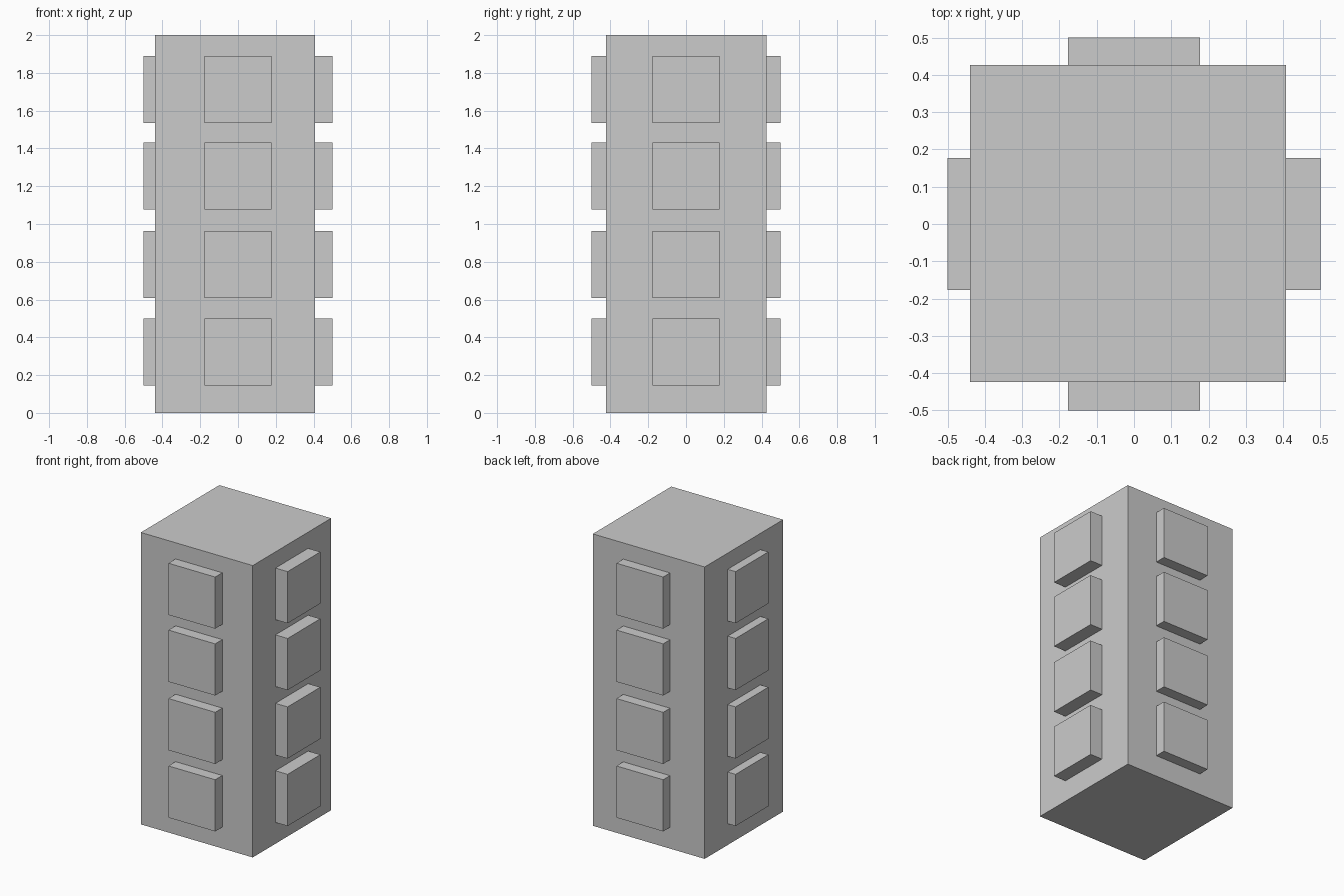
import bpy
from mathutils import Vector

if "Cube" in bpy.data.objects:
    bpy.data.objects.remove(bpy.data.objects["Cube"])


def box(name, lo, hi):
    """Axis-aligned box between two corners."""
    lo, hi = Vector(lo), Vector(hi)
    bpy.ops.mesh.primitive_cube_add(size=1, location=(lo + hi) / 2)
    ob = bpy.context.object
    ob.name = name
    ob.scale = hi - lo
    bpy.ops.object.transform_apply(location=False, rotation=False, scale=True)
    return ob


# Tower body, slightly off-centre in x
X0, X1, Y0, Y1 = -0.44, 0.408, -0.423, 0.426
box("tower_body", (X0, Y0, 0), (X1, Y1, 2))

# Four storeys of projecting square windows, one per side
HALF, OUT, SINK = 0.177, 0.5, 0.02
for i, z in enumerate((0.323, 0.785, 1.254, 1.712), 1):
    b, t = z - HALF, z + HALF
    box(f"window_front_{i}", (-HALF, -OUT, b), (HALF, Y0 + SINK, t))
    box(f"window_back_{i}", (-HALF, Y1 - SINK, b), (HALF, OUT, t))
    box(f"window_left_{i}", (-OUT, -HALF, b), (X0 + SINK, HALF, t))
    box(f"window_right_{i}", (X1 - SINK, -HALF, b), (OUT, HALF, t))
